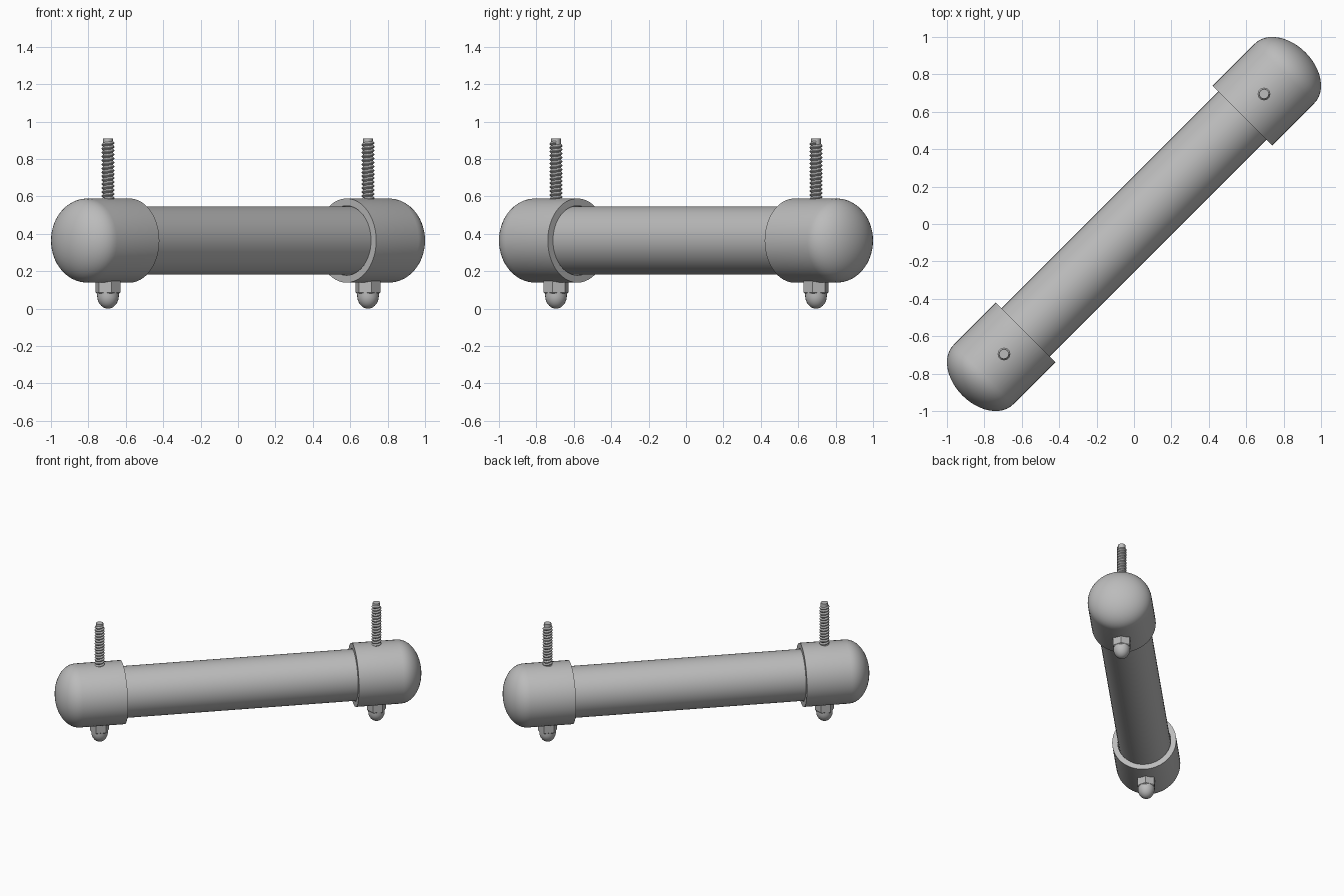
import bpy, bmesh, math
from mathutils import Matrix, Vector

if "Cube" in bpy.data.objects:
    bpy.data.objects.remove(bpy.data.objects["Cube"])

AXIS_Z = 0.364       # height of the bar's centre line
CAP_R, PIPE_R = 0.225, 0.182
MOUTH, DOME, DOME_LEN = 0.82, 1.14, 0.157   # distances along the bar
BOLT_S = 0.983       # bolt distance from the centre
ROD_R, ROD_CORE, PITCH = 0.034, 0.026, 0.021

grey = bpy.data.materials.new("plain grey")
grey.use_nodes = True
grey.diffuse_color = (0.5, 0.5, 0.5, 1)
grey.node_tree.nodes["Principled BSDF"].inputs["Base Color"].default_value = (0.5, 0.5, 0.5, 1)


def finish(name, bm, matrix, angle=35):
    """Turn a bmesh into a placed, shaded object."""
    bmesh.ops.remove_doubles(bm, verts=bm.verts, dist=1e-5)
    bmesh.ops.recalc_face_normals(bm, faces=bm.faces)
    mesh = bpy.data.meshes.new(name)
    bm.to_mesh(mesh)
    bm.free()
    mesh.materials.append(grey)
    obj = bpy.data.objects.new(name, mesh)
    bpy.context.collection.objects.link(obj)
    obj.matrix_world = matrix
    bpy.ops.object.select_all(action='DESELECT')
    obj.select_set(True)
    bpy.context.view_layer.objects.active = obj
    bpy.ops.object.shade_smooth_by_angle(angle=math.radians(angle))
    return obj


def lathe(profile, steps, phase=0):
    """Spin (radius, height) points around local z."""
    bm = bmesh.new()
    turn = Matrix.Rotation(phase, 3, 'Z')
    verts = [bm.verts.new(turn @ Vector((r, 0, z))) for r, z in profile]
    edges = [bm.edges.new(pair) for pair in zip(verts, verts[1:])]
    bmesh.ops.spin(bm, geom=verts + edges, cent=(0, 0, 0), axis=(0, 0, 1),
                   angle=math.tau, steps=steps, use_merge=True)
    return bm


def along_bar(heading):
    """Lay local z along the diagonal of the bar."""
    return (Matrix.Translation((0, 0, AXIS_Z)) @ Matrix.Rotation(heading, 4, 'Z')
            @ Matrix.Rotation(math.pi / 2, 4, 'Y'))


# Long straight pipe
finish("pipe", lathe([(0, -DOME), (PIPE_R, -DOME), (PIPE_R, DOME), (0, DOME)], 48),
       along_bar(math.pi / 4))

# Hollow cap with a flattened dome
cap = [(0, DOME), (PIPE_R + 0.004, DOME), (PIPE_R + 0.004, MOUTH), (CAP_R, MOUTH)]
cap += [(CAP_R * math.cos(a), DOME + DOME_LEN * math.sin(a))
        for a in (i * math.pi / 24 for i in range(13))]

# Acorn nut dome and its chamfered hexagon
acorn = [(0, 0.12), (0.058, 0.12), (0.058, 0.07)]
acorn += [(0.058 * math.cos(a), 0.07 - 0.07 * math.sin(a))
          for a in (i * math.pi / 20 for i in range(1, 11))]
hexagon = [(0, 0.15), (0.068, 0.15), (0.068, 0.087), (0.06, 0.08), (0, 0.08)]

for side, sign in (("left", 1), ("right", -1)):
    finish(side + "_cap", lathe(cap, 48), along_bar(math.pi / 4 + (sign < 0) * math.pi))
    d = sign * BOLT_S / math.sqrt(2)
    place = Matrix.Translation((d, d, 0))
    finish(side + "_nut_dome", lathe(acorn, 24), place)
    finish(side + "_nut_hexagon", lathe(hexagon, 6, math.pi / 4), place, 20)

    # Bolt core
    finish(side + "_bolt_core",
           lathe([(0, 0.1), (ROD_CORE, 0.1), (ROD_CORE, 0.91), (0, 0.91)], 20), place)

    # Helical thread: one tooth swept up the bolt
    bm = bmesh.new()
    tooth = [bm.verts.new((r, 0, z)) for r, z in
             ((ROD_CORE, 0), (ROD_R, PITCH * 0.4), (ROD_R, PITCH * 0.6), (ROD_CORE, PITCH))]
    for pair in zip(tooth, tooth[1:]):
        bm.edges.new(pair)
    thread = finish(side + "_bolt_thread", bm, place @ Matrix.Translation((0, 0, 0.12)))
    screw = thread.modifiers.new("Thread", 'SCREW')
    screw.axis = 'Z'
    screw.screw_offset = PITCH
    screw.iterations = int((0.91 - 0.12) / PITCH) - 1
    screw.steps = screw.render_steps = 20
    screw.use_normal_calculate = True
    screw.use_smooth_shade = False
